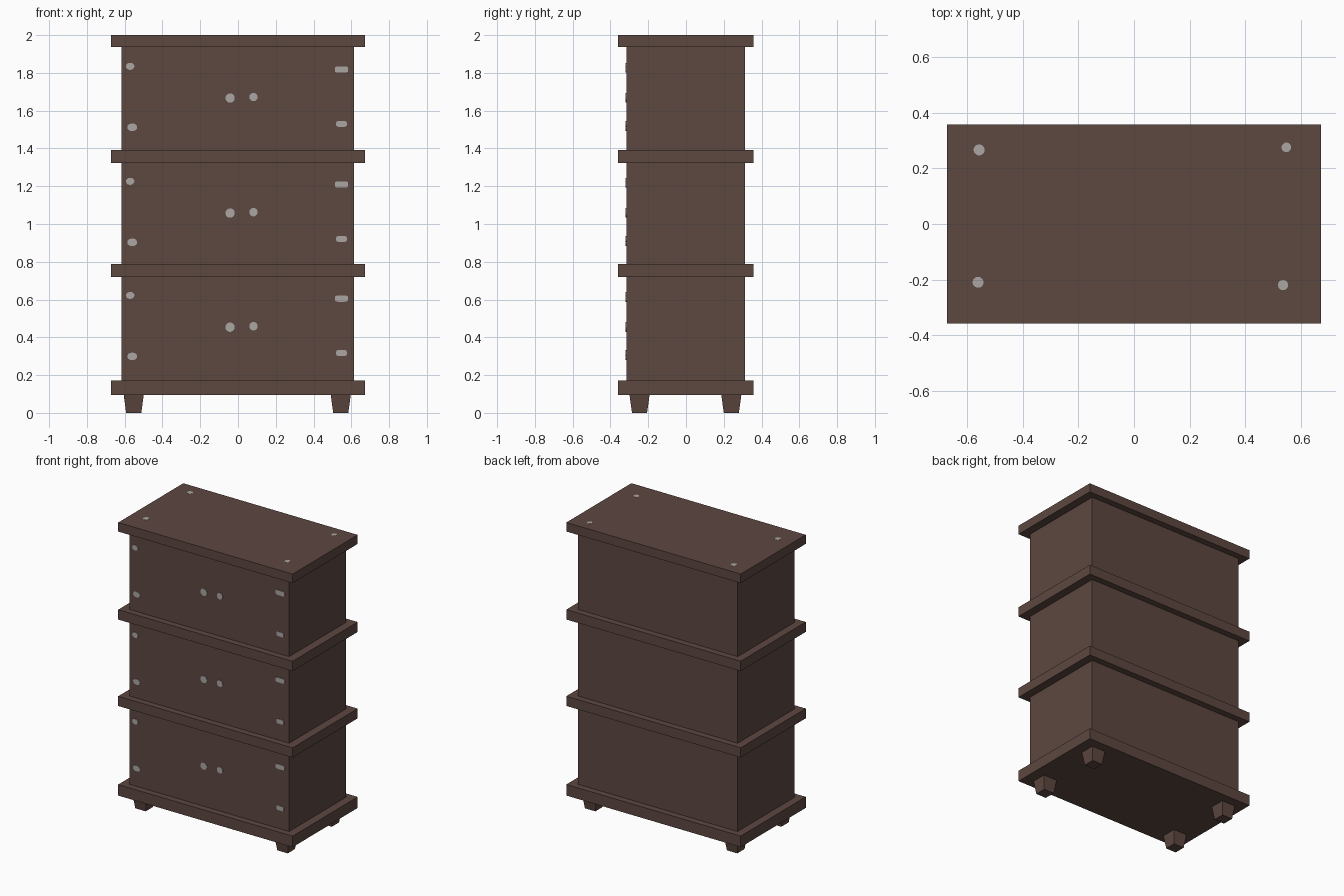
import bpy, bmesh, math

if "Cube" in bpy.data.objects:
    bpy.data.objects.remove(bpy.data.objects["Cube"])


def material(name, rgb):
    m = bpy.data.materials.new(name)
    m.diffuse_color = (*rgb, 1.0)
    m.use_nodes = True
    m.node_tree.nodes["Principled BSDF"].inputs["Base Color"].default_value = m.diffuse_color
    return m


WOOD = material("dark brown wood", (0.109, 0.063, 0.051))
METAL = material("grey metal", (0.40, 0.38, 0.37))


def finish(name, bm, mat):
    bmesh.ops.recalc_face_normals(bm, faces=bm.faces)
    me = bpy.data.meshes.new(name)
    bm.to_mesh(me)
    bm.free()
    me.materials.append(mat)
    ob = bpy.data.objects.new(name, me)
    bpy.context.collection.objects.link(ob)
    return ob


def box(name, x, y, z0, z1, inset=0.0):
    """Box over x and y ranges; the bottom is narrowed by inset."""
    bm = bmesh.new()
    bmesh.ops.create_cube(bm, size=1)
    for v in bm.verts:
        low = v.co.z < 0
        d = inset if low else 0.0
        v.co.x = x[0] + d if v.co.x < 0 else x[1] - d
        v.co.y = y[0] + d if v.co.y < 0 else y[1] - d
        v.co.z = z0 if low else z1
    return finish(name, bm, WOOD)


def stud(name, centre, width, height, front, power=1.0, sides=16, thick=0.004):
    """Thin rounded plate; lies on the front, or on top when front is False."""
    bm = bmesh.new()
    cx, cy, cz = centre
    ring = []
    for i in range(sides):
        a = 2 * math.pi * (i + 0.5) / sides
        u = math.copysign(abs(math.cos(a)) ** power, math.cos(a)) * width / 2
        v = math.copysign(abs(math.sin(a)) ** power, math.sin(a)) * height / 2
        ring.append(bm.verts.new((cx + u, cy, cz + v) if front
                                 else (cx + u, cy + v, cz)))
    face = bm.faces.new(ring)
    res = bmesh.ops.extrude_face_region(bm, geom=[face], use_keep_orig=True)
    move = (0, -thick, 0) if front else (0, 0, thick)
    new = [g for g in res["geom"] if isinstance(g, bmesh.types.BMVert)]
    bmesh.ops.translate(bm, verts=new, vec=move)
    return finish(name, bm, METAL)


# Overhanging boards: base, two shelves and top
boards = [("base_board", 0.095, 0.172), ("lower_shelf", 0.72, 0.788),
          ("upper_shelf", 1.323, 1.392), ("top_board", 1.937, 2.0)]
for name, z0, z1 in boards:
    box(name, (-0.673, 0.673), (-0.359, 0.358), z0, z1)

# Three compartments between the boards
for i, name in enumerate(("lower", "middle", "upper")):
    box(name + "_compartment", (-0.618, 0.615), (-0.315, 0.313),
        boards[i][2], boards[i + 1][1])

# Tapered feet
for xn, xr in (("left", (-0.605, -0.499)), ("right", (0.491, 0.597))):
    for yn, yr in (("front", (-0.299, -0.193)), ("back", (0.187, 0.293))):
        box(f"{yn}_{xn}_foot", xr, yr, 0.0, 0.095, inset=0.013)

# Knobs and hinge plates, repeated on each compartment
fittings = [("upper_left_hinge", -0.571, 1.835, 0.045, 0.038, 1.0),
            ("lower_left_hinge", -0.560, 1.512, 0.052, 0.040, 0.9),
            ("left_knob", -0.042, 1.667, 0.050, 0.050, 1.0),
            ("right_knob", 0.082, 1.672, 0.045, 0.045, 1.0),
            ("upper_right_hinge", 0.548, 1.818, 0.072, 0.034, 0.5),
            ("lower_right_hinge", 0.548, 1.530, 0.057, 0.032, 0.5)]
for level, drop in (("upper", 0.0), ("middle", 0.609), ("lower", 1.213)):
    for name, x, z, w, h, p in fittings:
        stud(f"{level}_{name}", (x, -0.315, z - drop), w, h, True, p)

# Screw heads on the top board
for name, x, y, d in (("back_left", -0.558, 0.267, 0.040),
                      ("back_right", 0.549, 0.276, 0.035),
                      ("front_left", -0.562, -0.210, 0.040),
                      ("front_right", 0.537, -0.220, 0.037)):
    stud(name + "_screw", (x, y, 1.997), d, d, False)
